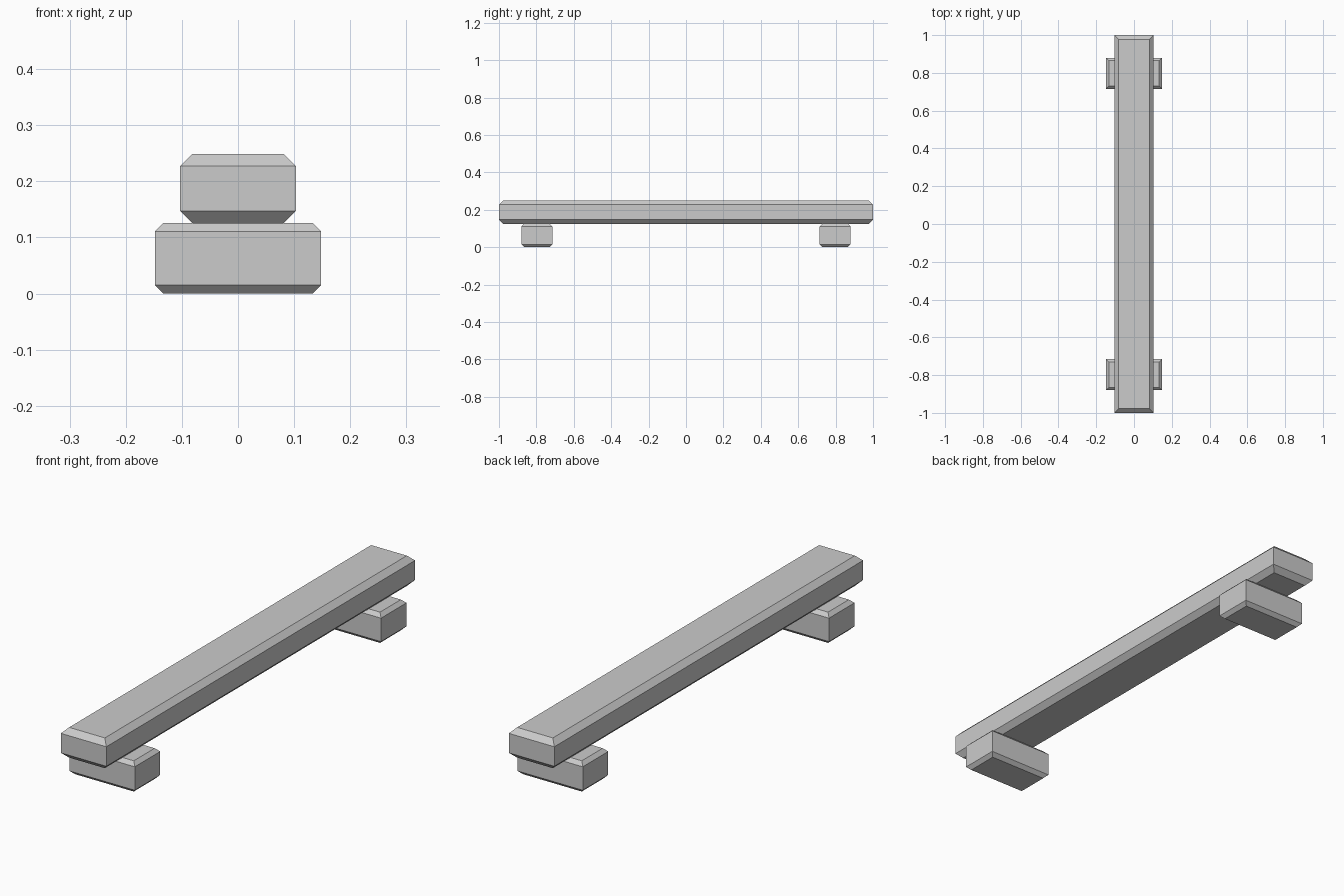
import bpy
import bmesh

if "Cube" in bpy.data.objects:
    bpy.data.objects.remove(bpy.data.objects["Cube"], do_unlink=True)

grey = bpy.data.materials.new("plain grey")
grey.use_nodes = True
colour = (0.6, 0.6, 0.6, 1)
grey.diffuse_color = colour
grey.node_tree.nodes["Principled BSDF"].inputs["Base Color"].default_value = colour


def chamfered_block(name, half_x, y0, y1, z0, z1, chamfer):
    """Box with sharp upright edges and chamfered top and bottom rims."""
    rings = [(z0, chamfer), (z0 + chamfer, 0), (z1 - chamfer, 0), (z1, chamfer)]
    bm = bmesh.new()
    loops = []
    for z, inset in rings:
        x, a, b = half_x - inset, y0 + inset, y1 - inset
        corners = [(-x, a), (x, a), (x, b), (-x, b)]
        loops.append([bm.verts.new((cx, cy, z)) for cx, cy in corners])
    for low, high in zip(loops, loops[1:]):
        for i in range(4):
            j = (i + 1) % 4
            bm.faces.new((low[i], low[j], high[j], high[i]))
    bm.faces.new(loops[0][::-1])
    bm.faces.new(loops[-1])
    mesh = bpy.data.meshes.new(name)
    bm.to_mesh(mesh)
    bm.free()
    mesh.materials.append(grey)
    bpy.context.collection.objects.link(bpy.data.objects.new(name, mesh))


# Long plank
chamfered_block("plank", 0.103, -1, 1, 0.125, 0.249, 0.022)

# Cross feet near each end
chamfered_block("front_foot", 0.148, -0.88, -0.715, 0, 0.126, 0.015)
chamfered_block("back_foot", 0.148, 0.715, 0.88, 0, 0.126, 0.015)
